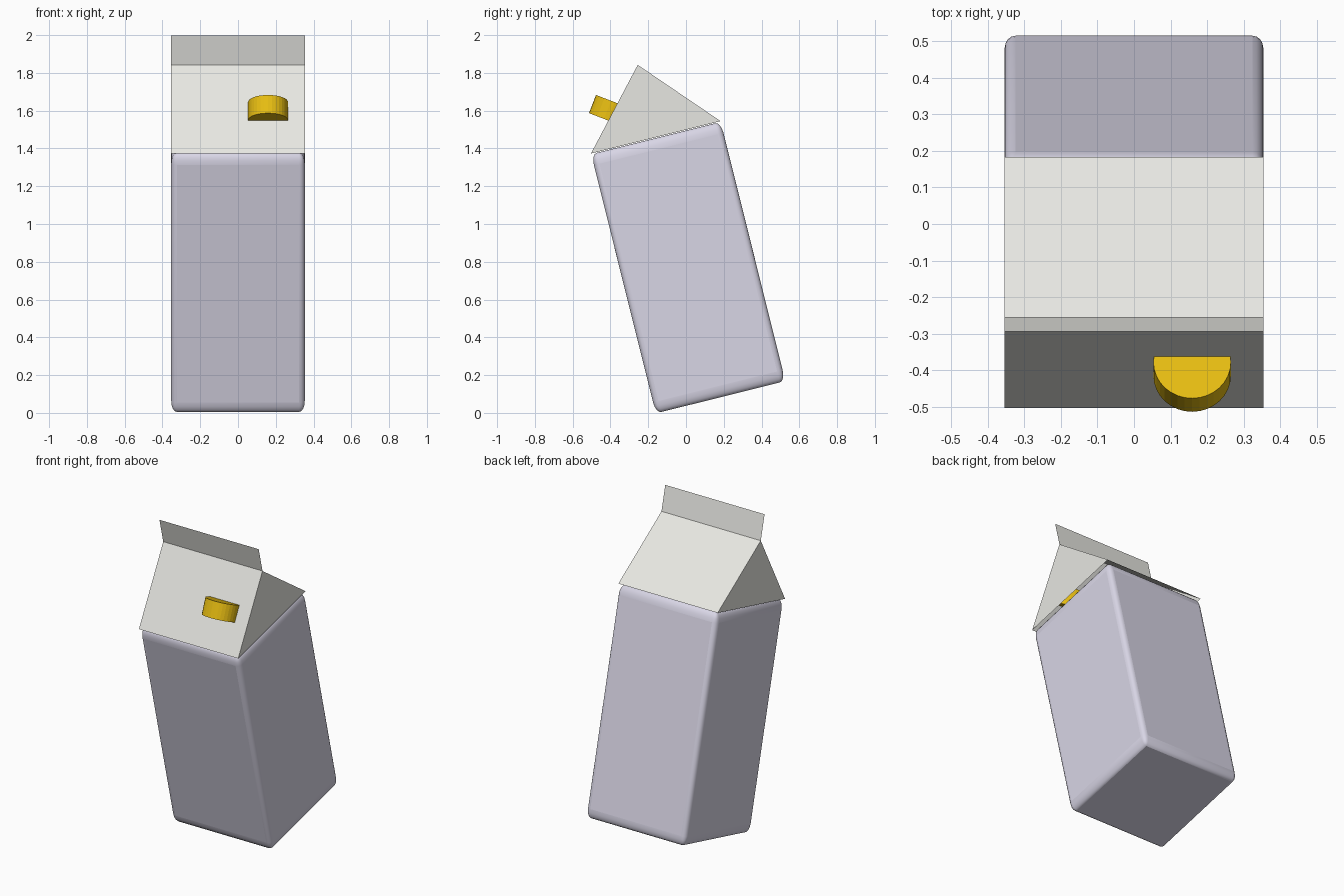
import bpy
import bmesh
import math
from mathutils import Matrix

default = bpy.data.objects.get("Cube")
if default:
    bpy.data.objects.remove(default, do_unlink=True)

WIDTH = 0.707
HALF = WIDTH / 2
ROOF_RISE = 0.395
FIN_RISE = 0.16

# Shared frame: origin at the roof base, the whole carton leaning forward
LEAN = Matrix.Translation((0, -0.16, 1.459)) @ Matrix.Rotation(math.radians(14), 4, "X")


def make_material(name, rgb):
    mat = bpy.data.materials.new(name)
    mat.use_nodes = True
    colour = (*rgb, 1)
    mat.diffuse_color = colour
    mat.node_tree.nodes["Principled BSDF"].inputs["Base Color"].default_value = colour
    return mat


def make_object(name, bm, mat, matrix):
    mesh = bpy.data.meshes.new(name)
    bm.to_mesh(mesh)
    bm.free()
    mesh.materials.append(mat)
    obj = bpy.data.objects.new(name, mesh)
    bpy.context.collection.objects.link(obj)
    obj.matrix_world = matrix
    return obj


lavender = make_material("lavender_card", (0.69, 0.67, 0.79))
off_white = make_material("off_white_card", (0.80, 0.80, 0.76))
yellow = make_material("yellow_plastic", (0.80, 0.51, 0.006))

# Carton body: a cube stretched to double height, with rounded edges
bm = bmesh.new()
bmesh.ops.create_cube(bm, size=WIDTH)
body = make_object("carton_body", bm, lavender,
                   LEAN @ Matrix.Translation((0, 0, -WIDTH - 0.004)) @ Matrix.Diagonal((1, 1, 2, 1)))
bevel = body.modifiers.new("rounded_edges", "BEVEL")
bevel.width = 0.03
bevel.segments = 4
bpy.ops.object.select_all(action="DESELECT")
body.select_set(True)
bpy.context.view_layer.objects.active = body
bpy.ops.object.shade_smooth_by_angle(angle=math.radians(40))

# Gabled roof, open underneath, with a thin sealing fin along the ridge
bm = bmesh.new()
ends = []
for x in (-HALF, HALF):
    profile = [(-HALF, 0), (HALF, 0), (0, ROOF_RISE), (0, ROOF_RISE + FIN_RISE)]
    ends.append([bm.verts.new((x, y, z)) for y, z in profile])
(fl, bl, al, tl), (fr, br, ar, tr) = ends
for face in ((fl, fr, ar, al), (br, bl, al, ar), (bl, fl, al), (fr, br, ar), (al, ar, tr, tl)):
    bm.faces.new(face)
make_object("gabled_roof", bm, off_white, LEAN)

# Screw cap: a short cylinder half sunk into the front slope
bm = bmesh.new()
bmesh.ops.create_cone(bm, cap_ends=True, segments=32, radius1=0.106, radius2=0.106, depth=0.103)
make_object("spout_cap", bm, yellow,
            Matrix.Translation((0.159, -0.396, 1.597)) @ Matrix.Rotation(math.radians(-21), 4, "X"))
